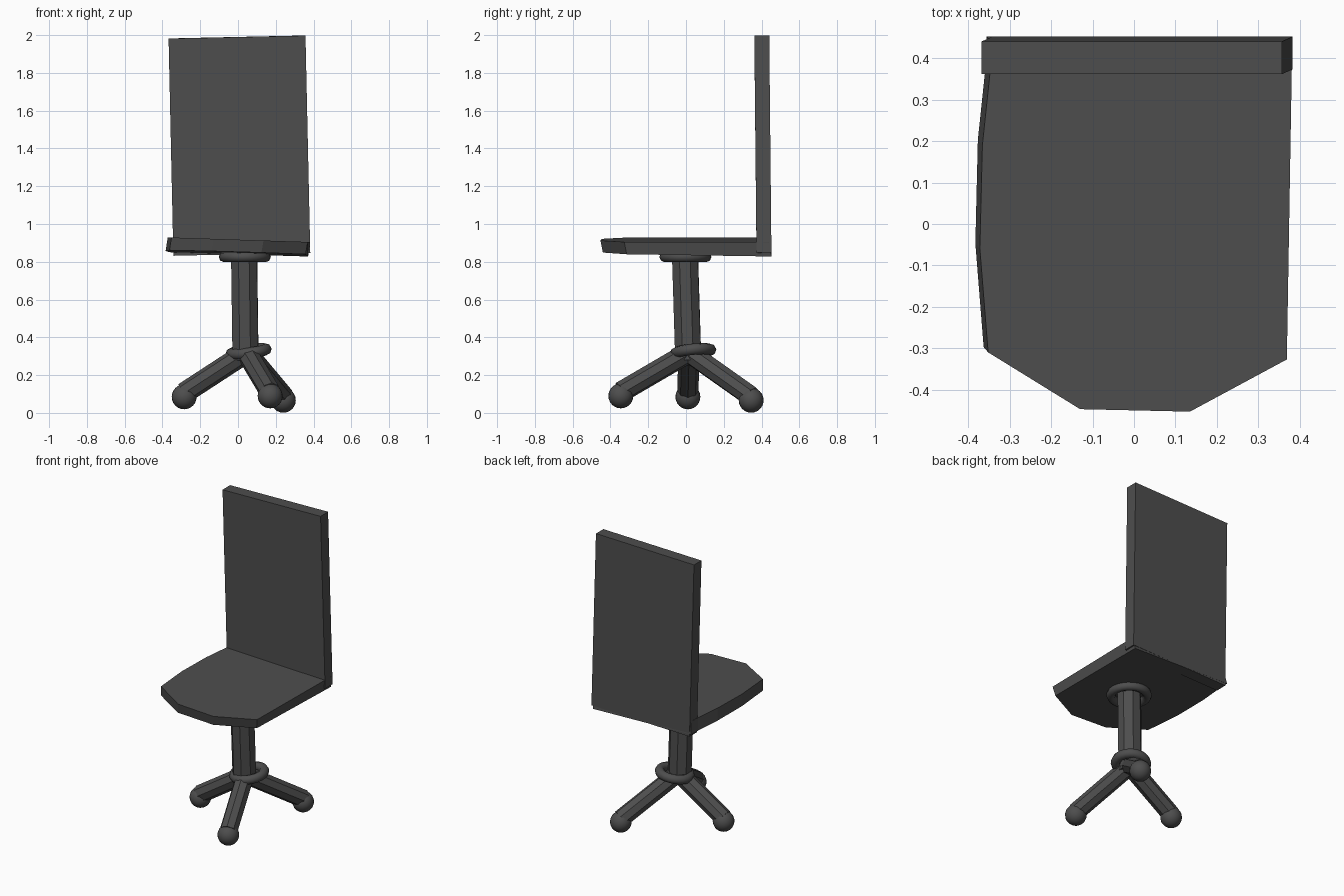
import bpy, bmesh
from math import radians
from mathutils import Vector

if "Cube" in bpy.data.objects:
    bpy.data.objects.remove(bpy.data.objects["Cube"])

dark = bpy.data.materials.new("dark_grey")
dark.diffuse_color = (0.075, 0.075, 0.075, 1)
dark.use_nodes = True
dark.node_tree.nodes["Principled BSDF"].inputs["Base Color"].default_value = dark.diffuse_color


def finish(name, smooth=False):
    ob = bpy.context.object
    ob.name = name
    ob.data.materials.append(dark)
    if smooth:
        bpy.ops.object.shade_smooth_by_angle(angle=radians(50))
    return ob


def rod(name, a, b, radius, sides=8):
    a, b = Vector(a), Vector(b)
    d = b - a
    bpy.ops.mesh.primitive_cylinder_add(
        vertices=sides, radius=radius, depth=d.length, location=(a + b) / 2,
        rotation=d.to_track_quat('Z', 'Y').to_euler())
    return finish(name)


def ring(name, loc, major, minor, rot=(0, 0, 0)):
    bpy.ops.mesh.primitive_torus_add(
        location=loc, rotation=rot, major_radius=major, minor_radius=minor,
        major_segments=24, minor_segments=8)
    return finish(name, True)


# Seat: angular outline, slightly skewed between top and bottom
outline = [(-0.345, 0.44), (-0.347, 0.37), (-0.366, 0.19), (-0.372, -0.06),
           (-0.352, -0.31), (-0.13, -0.447), (0.135, -0.453),
           (0.369, -0.327), (0.382, 0.44)]
bm = bmesh.new()
top = [bm.verts.new((x, y, 0.917 - 0.033 * x)) for x, y in outline]
bottom = [bm.verts.new((x - 0.011, y + 0.013, 0.846 - 0.03 * x - 0.015 * y))
          for x, y in outline]
bm.faces.new(top)
bm.faces.new(bottom[::-1])
n = len(outline)
for i in range(n):
    j = (i + 1) % n
    bm.faces.new((top[i], bottom[i], bottom[j], top[j]))
bmesh.ops.recalc_face_normals(bm, faces=bm.faces)
mesh = bpy.data.meshes.new("seat")
bm.to_mesh(mesh)
bm.free()
mesh.materials.append(dark)
bpy.context.collection.objects.link(bpy.data.objects.new("seat", mesh))

# Backrest: thin slab, leaning a little
bpy.ops.mesh.primitive_cube_add(size=1, location=(0.0075, 0.407, 1.415),
                                rotation=(0.01, -0.022, 0))
bpy.context.object.scale = (0.725, 0.079, 1.15)
finish("backrest")

# Post with upper and lower collars
rod("post", (0.04, 0.012, 0.28), (0.032, -0.006, 0.86), 0.074)
ring("upper_collar", (0.036, -0.003, 0.826), 0.11, 0.028)
ring("lower_collar", (0.056, 0.038, 0.325), 0.093, 0.03, (0.1, -0.13, 0))

# Three splayed legs with ball feet
feet = [("front", (0.17, -0.345, 0.09)),
        ("left", (-0.285, 0.01, 0.085)),
        ("back", (0.24, 0.345, 0.067))]
hub = Vector((0.045, 0.015, 0.32))
for side, p in feet:
    foot = Vector(p)
    rod(side + "_leg", hub, foot + Vector((0, 0, 0.02)), 0.056)
    bpy.ops.mesh.primitive_uv_sphere_add(segments=20, ring_count=12,
                                         radius=0.066, location=foot)
    finish(side + "_foot", True)
